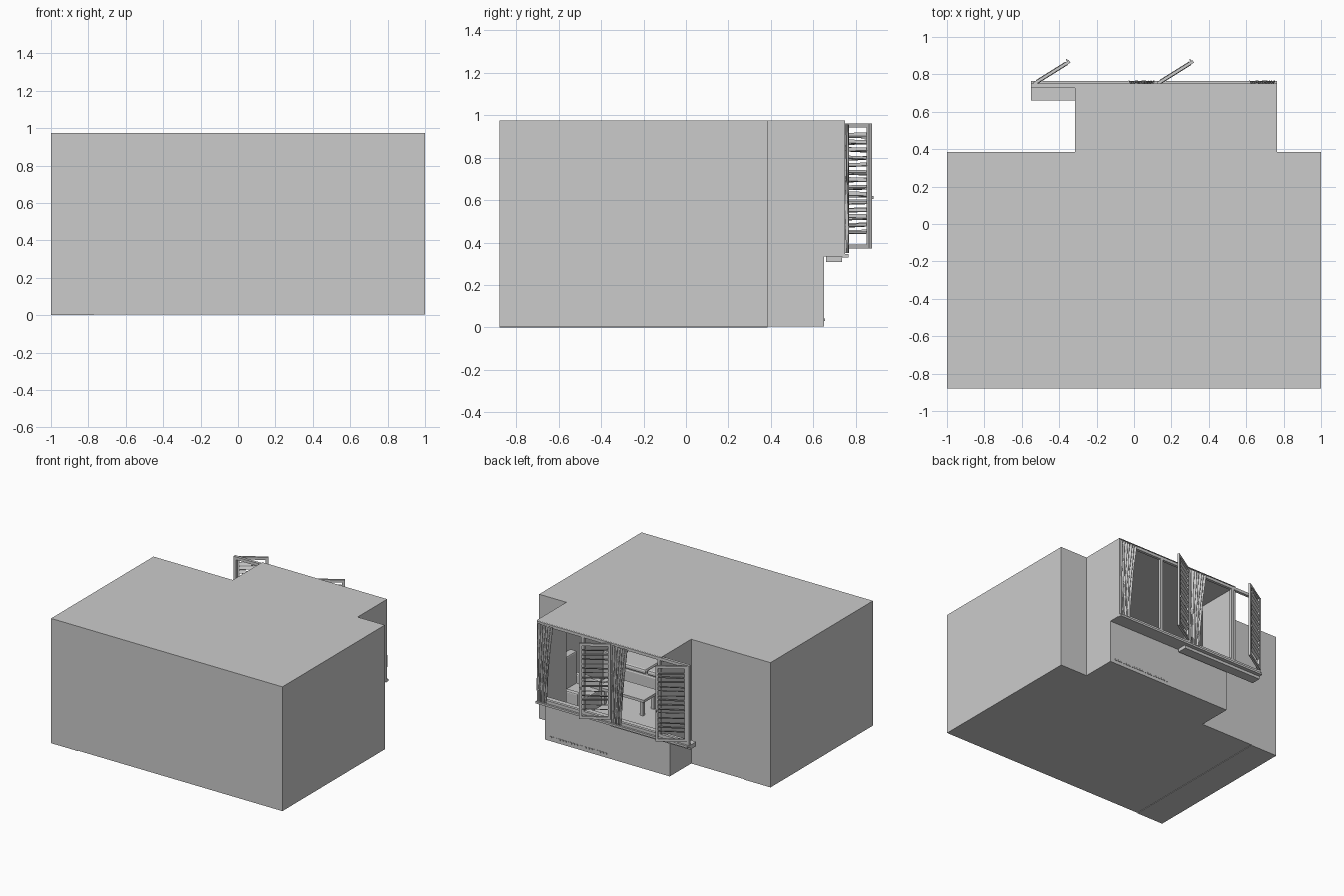
import bpy, bmesh, math, random
from mathutils import Matrix, Vector

if "Cube" in bpy.data.objects:
    bpy.data.objects.remove(bpy.data.objects["Cube"])

random.seed(4)


def finish(name, bm):
    me = bpy.data.meshes.new(name)
    bm.to_mesh(me)
    bm.free()
    ob = bpy.data.objects.new(name, me)
    bpy.context.collection.objects.link(ob)
    return ob


def add_box(bm, x0, x1, y0, y1, z0, z1, rot=None):
    size = Vector((x1 - x0, y1 - y0, z1 - z0))
    mid = Vector(((x0 + x1) / 2, (y0 + y1) / 2, (z0 + z1) / 2))
    m = Matrix.Translation(mid) @ (rot or Matrix()) @ Matrix.Diagonal((*size, 1))
    bmesh.ops.create_cube(bm, size=1, matrix=m)


def boxes(name, *dims):
    bm = bmesh.new()
    for d in dims:
        add_box(bm, *d)
    return finish(name, bm)


def sheet(name, *polys):
    bm = bmesh.new()
    for p in polys:
        bm.faces.new([bm.verts.new(v) for v in p])
    return finish(name, bm)


def quad_wall(a, b, z0, z1):
    return [(*a, z0), (*b, z0), (*b, z1), (*a, z1)]


H, Z0, LEDGE = 0.975, 0.004, 0.345
BL, BR, BY, LY, MY = -0.315, 0.765, 0.75, 0.65, 0.385


def plan(y, z):
    pts = [(-1, -0.88), (1, -0.88), (1, MY), (BR, MY), (BR, y), (BL, y), (BL, MY), (-1, MY)]
    return [(px, py, z) for px, py in pts]


# Room shell: floor, ceiling and thin walls, open at the window
ring = [p[:2] for p in plan(LY, 0)]
sheet("floor", plan(LY, Z0))
sheet("ceiling", plan(BY, H))
walls = [quad_wall(ring[i], ring[(i + 1) % 8], Z0, LEDGE if i == 4 else H) for i in range(8)]
walls += [quad_wall((x, LY), (x, BY), LEDGE, H) for x in (BL, BR)]
sheet("walls", *walls)
boxes("floor_strip", (-1, -0.77, -0.88, MY, 0, Z0))

# Ledge and sill under the window
boxes("window_ledge", (BL, BR, LY, BY, 0.335, LEDGE))
boxes("window_sill", (-0.55, 0.14, 0.66, 0.735, 0.308, 0.342))
boxes("drip_rail", (-0.55, BR, 0.735, 0.765, 0.33, 0.346))

# Row of small vents low on the bay wall
boxes("wall_vents", *[(0.23 + i * 0.025, 0.245 + i * 0.025, LY, LY + 0.004, 0.03, 0.042)
                      for i in range(20)])


# Window frames, each with a fixed pane and a hinged louvred sash
def window_frame(name, x0, x1, split):
    ya, yb, w = 0.728, 0.75, 0.024
    posts = [(x, x + w, ya, yb, 0.37, 0.945) for x in (x0, split - w / 2, x1 - w)]
    rails = [(x0, x1, ya, yb, 0.345, 0.37), (x0, x1, ya, yb, 0.945, 0.968)]
    boxes(name, *posts, *rails)


def sash(name, hinge_x):
    bm = bmesh.new()
    L, t, w, za, zb = 0.225, 0.008, 0.02, 0.372, 0.962
    for x in (0, L - w):
        add_box(bm, x, x + w, -t, t, za, zb)
    for z in (za, zb - w):
        add_box(bm, w, L - w, -t, t, z, z + w)
    for i in range(14):
        z = 0.45 + i * 0.035 + random.uniform(-0.005, 0.005)
        tilt = Matrix.Rotation(math.radians(random.uniform(25, 60)), 4, 'X')
        tilt = Matrix.Rotation(random.uniform(-0.03, 0.03), 4, 'Y') @ tilt
        add_box(bm, w, L - w, -0.011, 0.011, z - 0.0025, z + 0.0025, tilt)
    # handle
    add_box(bm, L - 0.012, L - 0.006, t, 0.02, 0.605, 0.62)
    ob = finish(name, bm)
    ob.location = (hinge_x, 0.75, 0)
    ob.rotation_euler.z = math.radians(32)


# Curtain: folded cloth narrowing toward the hem
def curtain(name, x_out):
    bm = bmesh.new()
    nx, nz, rows = 40, 14, []
    for j in range(nz + 1):
        v = j / nz
        width = 0.085 + 0.055 * v ** 1.5
        row = []
        for i in range(nx + 1):
            u = i / nx
            y = 0.758 + 0.007 * math.sin(u * 40 + 0.9 * math.sin(v * 5)) \
                + 0.003 * math.sin(u * 17 + v * 9)
            row.append(bm.verts.new((x_out - u * width, y, 0.352 + v * 0.605)))
        rows.append(row)
    for a, b in zip(rows, rows[1:]):
        for i in range(nx):
            bm.faces.new((a[i], a[i + 1], b[i + 1], b[i])).smooth = True
    finish(name, bm)


for side, x0, x1, hinge in (("right", 0.12, 0.765, 0.125), ("left", -0.55, 0.12, -0.535)):
    window_frame(f"window_frame_{side}", x0, x1, hinge + 0.245)
    sash(f"louvred_sash_{side}", hinge)
    curtain(f"curtain_{side}", x1 - 0.01)

# Sofa seen through the left pane
sofa = boxes("sofa", (0.3, 0.95, -0.8, -0.38, 0.03, 0.16), (0.3, 0.95, -0.87, -0.75, 0.03, 0.33),
             (0.22, 0.3, -0.87, -0.38, 0.03, 0.24), (0.91, 0.99, -0.87, -0.38, 0.03, 0.24),
             (0.31, 0.6, -0.74, -0.37, 0.16, 0.2), (0.61, 0.9, -0.74, -0.37, 0.16, 0.2))
bev = sofa.modifiers.new("soft_edges", 'BEVEL')
bev.width, bev.segments = 0.015, 2

# Armchair seen through the right pane
chair = boxes("armchair", (0.72, 0.95, 0.03, 0.28, 0.03, 0.17), (0.92, 0.98, 0.03, 0.28, 0.03, 0.42),
              (0.72, 0.95, 0.0, 0.04, 0.03, 0.24), (0.72, 0.95, 0.27, 0.31, 0.03, 0.24))
bev = chair.modifiers.new("soft_edges", 'BEVEL')
bev.width, bev.segments = 0.01, 2

# Low table in front of the sofa
boxes("low_table", (0.4, 0.8, -0.25, -0.05, 0.12, 0.14),
      *[(x, x + 0.025, y, y + 0.025, Z0, 0.12) for x in (0.42, 0.755) for y in (-0.23, -0.095)])
